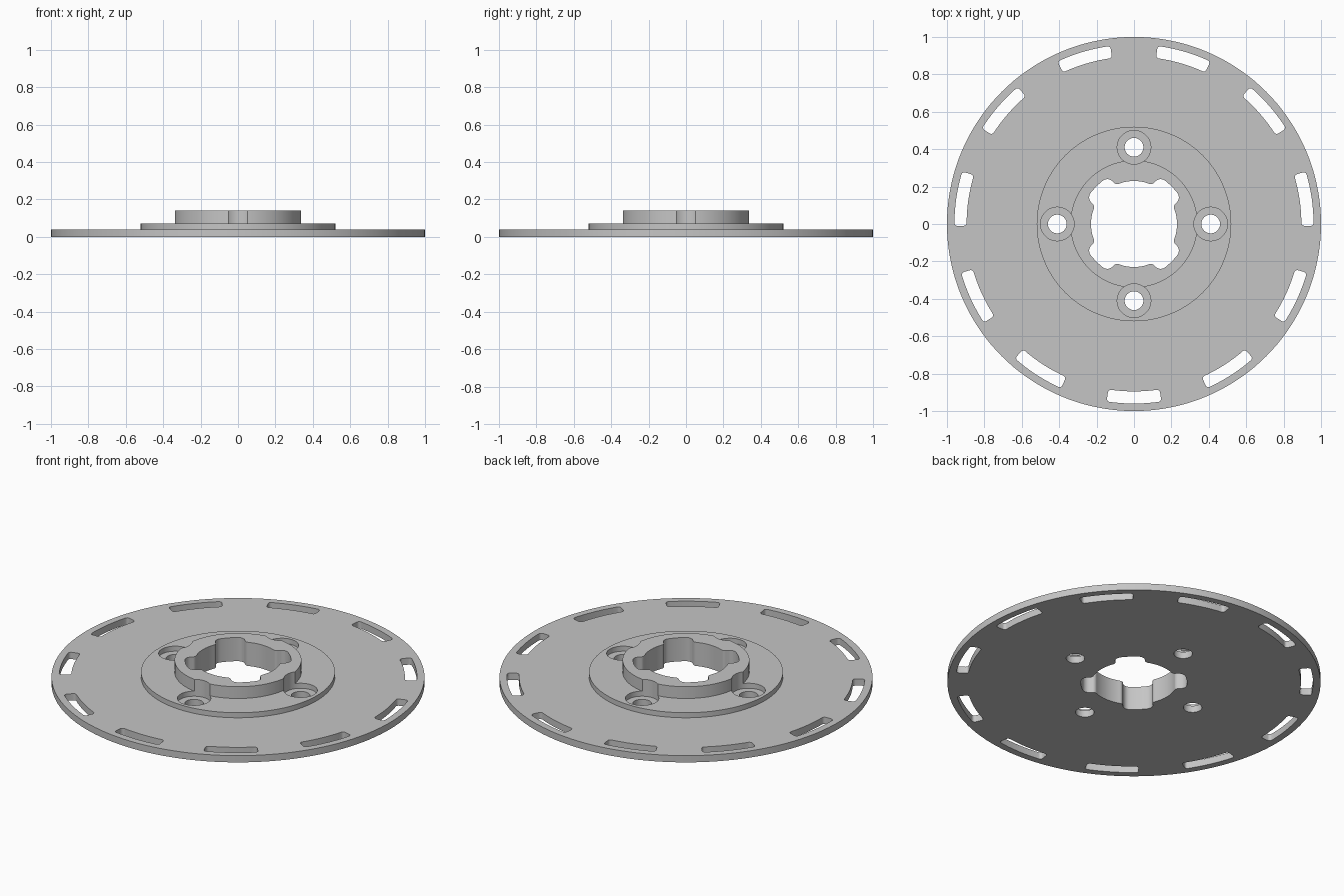
import bpy, bmesh
from math import sin, cos, asin, pi, radians, hypot
from mathutils import Matrix, Vector

if "Cube" in bpy.data.objects:
    bpy.data.objects.remove(bpy.data.objects["Cube"])

SLOTS = 11
BORE_R, LOBE_R, LOBE_HALF = 0.23, 0.285, 0.08


def new_object(name, bm):
    bmesh.ops.recalc_face_normals(bm, faces=bm.faces[:])
    mesh = bpy.data.meshes.new(name)
    bm.to_mesh(mesh)
    bm.free()
    obj = bpy.data.objects.new(name, mesh)
    bpy.context.collection.objects.link(obj)
    return obj


def lathe(bm, profile, steps, centre=(0, 0, 0)):
    """Stack capped rings of (radius, height) into a closed solid."""
    c = Vector(centre)
    rings = [[bm.verts.new(c + Vector((r * cos(2 * pi * i / steps),
                                       r * sin(2 * pi * i / steps), z)))
              for i in range(steps)] for r, z in profile]
    for a, b in zip(rings, rings[1:]):
        for i in range(steps):
            j = (i + 1) % steps
            bm.faces.new((a[i], a[j], b[j], b[i]))
    bm.faces.new(rings[0][::-1])
    bm.faces.new(rings[-1])


def arc(radius, start, end, steps):
    return [(radius * cos(start + (end - start) * i / steps),
             radius * sin(start + (end - start) * i / steps))
            for i in range(steps + 1)]


def prism(bm, outline, corners):
    """Extrude an outline through the disc; corners = [(indices, fillet)]."""
    low = [bm.verts.new((x, y, -0.1)) for x, y in outline]
    high = [bm.verts.new((x, y, 0.3)) for x, y in outline]
    n = len(outline)
    for i in range(n):
        j = (i + 1) % n
        bm.faces.new((low[i], low[j], high[j], high[i]))
    bm.faces.new(low[::-1])
    bm.faces.new(high)
    groups = [([bm.edges.get((low[i], high[i])) for i in ids], size)
              for ids, size in corners]
    for edges, size in groups:
        bmesh.ops.bevel(bm, geom=edges, offset=size, segments=5,
                        profile=0.5, affect='EDGES')


# Stepped solid: disc, raised flange and hub ring
bm = bmesh.new()
lathe(bm, [(1, 0), (1, 0.04), (0.52, 0.04), (0.52, 0.07),
           (0.34, 0.07), (0.34, 0.14)], 144)
disc = new_object("slotted_disc", bm)

cut = bmesh.new()

# Central bore with four diagonal lobes
bore_half = asin(LOBE_HALF / BORE_R)
lobe_half = asin(LOBE_HALF / LOBE_R)
outline, mouths, tips = [], [], []
for k in range(4):
    diagonal = pi / 4 + k * pi / 2
    lobe = arc(LOBE_R, diagonal - lobe_half, diagonal + lobe_half, 4)
    wall = arc(BORE_R, diagonal + bore_half, diagonal + pi / 2 - bore_half, 10)
    for points, marks in ((lobe, tips), (wall, mouths)):
        marks += [len(outline), len(outline) + len(points) - 1]
        outline += points
prism(cut, outline, [(tips, 0.028), (mouths, 0.014)])

# Counterbored screw holes
for k in range(4):
    a = k * pi / 2
    lathe(cut, [(0.05, -0.1), (0.05, 0.04), (0.09, 0.04), (0.09, 0.3)], 48,
          (0.41 * cos(a), 0.41 * sin(a), 0))

# Curved slots near the rim
for k in range(SLOTS):
    mid, half = -pi / 2 + 2 * pi * k / SLOTS, radians(8.8)
    outer = arc(0.96, mid - half, mid + half, 8)
    inner = arc(0.895, mid + half, mid - half, 8)
    prism(cut, outer + inner, [((0, 8, 9, 17), 0.016)])

cutter = new_object("hole_cutter", cut)
cutter.hide_render = True

# Cut all the openings, then drop the helper
bpy.ops.object.select_all(action='DESELECT')
bpy.context.view_layer.objects.active = disc
disc.select_set(True)
mod = disc.modifiers.new("openings", 'BOOLEAN')
mod.operation = 'DIFFERENCE'
mod.solver = 'EXACT'
mod.object = cutter
bpy.ops.object.modifier_apply(modifier=mod.name)
bpy.data.objects.remove(cutter)

# Plain grey metal
grey = bpy.data.materials.new("light_grey")
grey.use_nodes = True
colour = (0.56, 0.56, 0.56, 1)
grey.diffuse_color = colour
grey.node_tree.nodes["Principled BSDF"].inputs["Base Color"].default_value = colour
disc.data.materials.clear()
disc.data.materials.append(grey)
bpy.ops.object.shade_smooth_by_angle(angle=radians(30))
